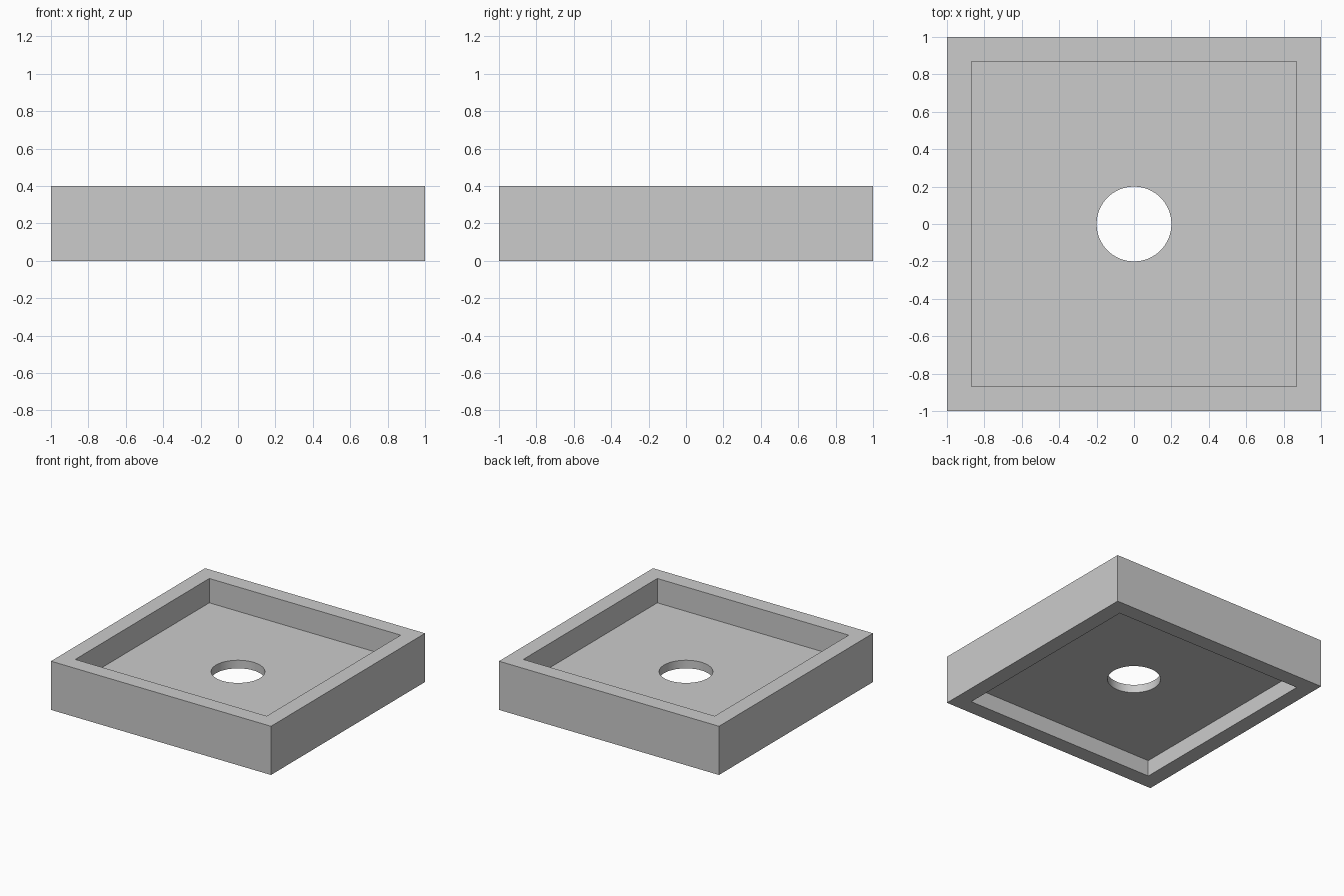
import bpy

# Remove the default cube
default = bpy.data.objects.get("Cube")
if default:
    bpy.data.objects.remove(default, do_unlink=True)

HEIGHT = 0.4
INNER = 0.87          # half width of the recess
FLOOR_BOTTOM, FLOOR_TOP = 0.133, 0.2
HOLE_RADIUS = 0.2

grey = bpy.data.materials.new("plain_grey")
grey.use_nodes = True
colour = (0.6, 0.6, 0.6, 1)
grey.diffuse_color = colour
grey.node_tree.nodes["Principled BSDF"].inputs["Base Color"].default_value = colour


def box(name, half, z0, z1):
    bpy.ops.mesh.primitive_cube_add(size=1, location=(0, 0, (z0 + z1) / 2))
    obj = bpy.context.object
    obj.name = name
    obj.scale = (2 * half, 2 * half, z1 - z0)
    bpy.ops.object.transform_apply(location=True, rotation=False, scale=True)
    return obj


# Square block that becomes the rim and the floor
tray = box("square_tray", 1, 0, HEIGHT)
tray.data.materials.append(grey)

# Recesses above and below the floor, and the round centre hole
cutters = [
    box("upper_recess_cutter", INNER, FLOOR_TOP, HEIGHT + 0.2),
    box("lower_recess_cutter", INNER, -0.2, FLOOR_BOTTOM),
]
bpy.ops.mesh.primitive_cylinder_add(vertices=64, radius=HOLE_RADIUS, depth=2)
bpy.context.object.name = "centre_hole_cutter"
cutters.append(bpy.context.object)

bpy.ops.object.select_all(action="DESELECT")
tray.select_set(True)
bpy.context.view_layer.objects.active = tray
for cutter in cutters:
    cutter.hide_render = True
    cut = tray.modifiers.new(cutter.name, "BOOLEAN")
    cut.operation = "DIFFERENCE"
    cut.solver = "EXACT"
    cut.object = cutter
    bpy.ops.object.modifier_apply(modifier=cut.name)
    bpy.data.objects.remove(cutter, do_unlink=True)

# Smooth hole wall, crisp edges elsewhere
bpy.ops.object.shade_smooth_by_angle()
